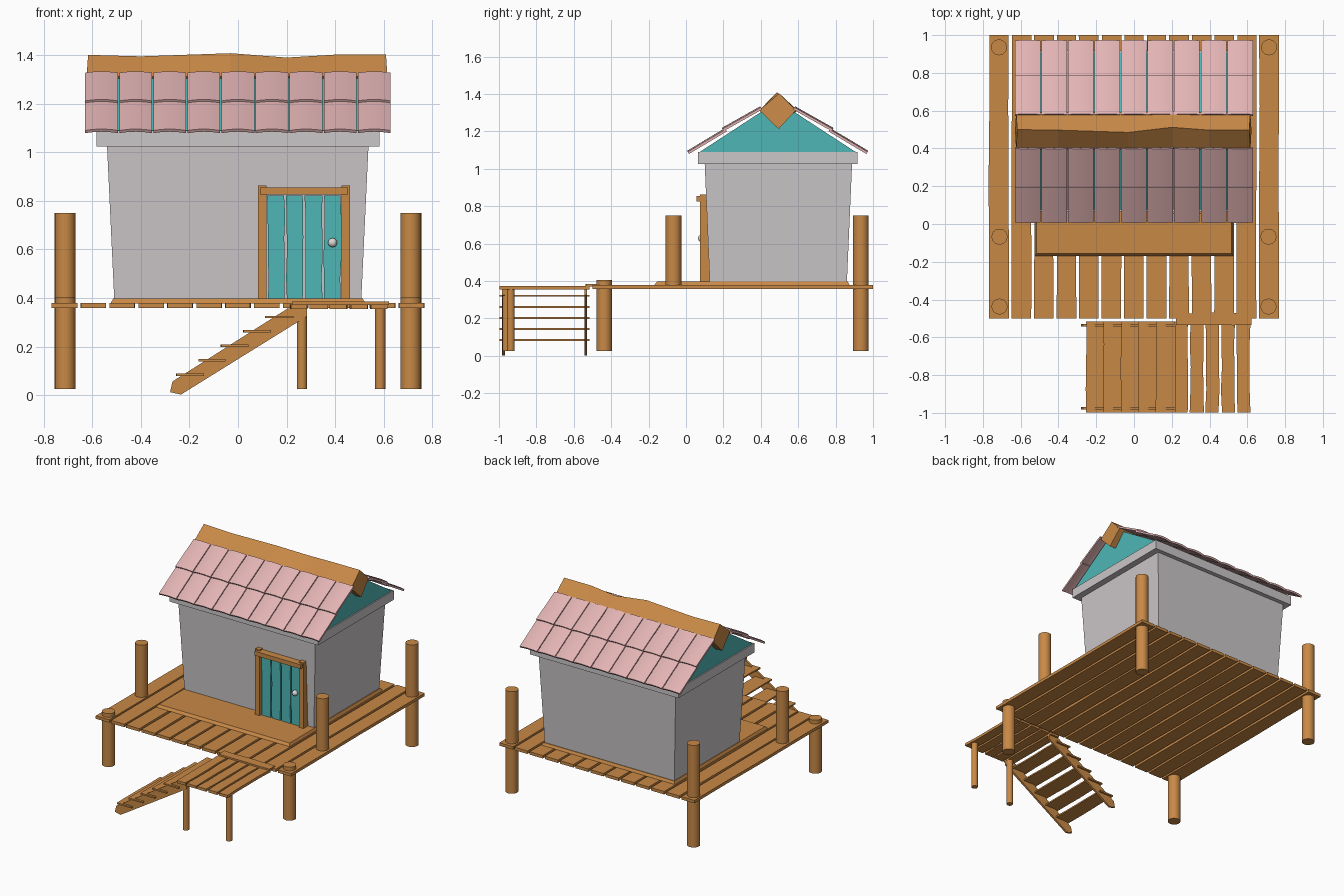
import bpy, bmesh, math, random
from mathutils import Matrix, Vector

if "Cube" in bpy.data.objects:
    bpy.data.objects.remove(bpy.data.objects["Cube"])

random.seed(4)


def material(name, rgb):
    m = bpy.data.materials.new(name)
    m.diffuse_color = (*rgb, 1)
    m.use_nodes = True
    m.node_tree.nodes["Principled BSDF"].inputs["Base Color"].default_value = m.diffuse_color
    return m


WOOD = material("warm_wood", (0.58, 0.25, 0.062))
TEAL = material("teal_paint", (0.078, 0.47, 0.47))
PLASTER = material("grey_plaster", (0.60, 0.57, 0.58))
TILE = material("pink_tile", (0.76, 0.45, 0.45))
METAL = material("pale_metal", (0.70, 0.68, 0.68))


def finish(bm, name, mat, smooth=False):
    bmesh.ops.recalc_face_normals(bm, faces=bm.faces)
    me = bpy.data.meshes.new(name)
    bm.to_mesh(me)
    bm.free()
    me.materials.append(mat)
    if smooth:
        me.shade_smooth()
        me.set_sharp_from_angle(angle=math.radians(35))
    ob = bpy.data.objects.new(name, me)
    bpy.context.collection.objects.link(ob)
    return ob


def loft(bm, rings):
    """Skin a list of equal-length closed rings and cap both ends."""
    vs = [[bm.verts.new(p) for p in r] for r in rings]
    n = len(vs[0])
    for a, b in zip(vs, vs[1:]):
        for i in range(n):
            j = (i + 1) % n
            bm.faces.new((a[i], a[j], b[j], b[i]))
    bm.faces.new(vs[0])
    bm.faces.new(vs[-1])


def rect(x0, x1, y0, y1, z):
    return [(x0, y0, z), (x1, y0, z), (x1, y1, z), (x0, y1, z)]


def box(bm, x0, x1, y0, y1, z0, z1):
    loft(bm, [rect(x0, x1, y0, y1, z0), rect(x0, x1, y0, y1, z1)])


def plank(bm, a0, a1, l0, l1, t0, t1, place, wobble=0.004, steps=4):
    """Rough board: width a, length l, thickness t, placed by place(a, l, t)."""
    rings = []
    for i in range(steps + 1):
        l = l0 + (l1 - l0) * i / steps
        p = a0 + random.uniform(0, wobble)
        q = a1 - random.uniform(0, wobble)
        rings.append([place(p, l, t0), place(q, l, t0), place(q, l, t1), place(p, l, t1)])
    loft(bm, rings)


def along_y(a, l, t):
    return (a, l, t)


def along_x(a, l, t):
    return (l, a, t)


def upright(a, l, t):
    return (a, t, l)


def post(name, x, y, z0, z1, r):
    bm = bmesh.new()
    bmesh.ops.create_cone(bm, cap_ends=True, segments=24, radius1=r, radius2=r, depth=z1 - z0,
                          matrix=Matrix.Translation((x, y, (z0 + z1) / 2)))
    finish(bm, name, WOOD, True)


# Deck boards
bm = bmesh.new()
for i in range(13):
    x = -0.77 + i * 0.1193
    plank(bm, x, x + 0.108, -0.5, 1.0, 0.358, 0.379, along_y, 0.005)
finish(bm, "deck_boards", WOOD)

# Deck posts
for side, s in (("left", -1), ("right", 1)):
    post(side + "_front_post", 0.712 * s, -0.437, 0.025, 0.405, 0.042)
    post(side + "_middle_post", 0.712 * s, -0.067, 0.372, 0.75, 0.042)
    post(side + "_back_post", 0.715 * s, 0.935, 0.025, 0.75, 0.042)

# House floor slab, walls and wall cap
bm = bmesh.new()
loft(bm, [rect(-0.525, 0.525, -0.17, 0.875, 0.378), rect(-0.515, 0.515, -0.155, 0.865, 0.397)])
finish(bm, "floor_slab", WOOD)
bm = bmesh.new()
loft(bm, [rect(-0.51, 0.508, 0.127, 0.86, 0.39), rect(-0.54, 0.538, 0.1, 0.888, 1.03)])
finish(bm, "walls", PLASTER)
bm = bmesh.new()
box(bm, -0.583, 0.583, 0.065, 0.918, 1.025, 1.09)
finish(bm, "wall_cap", PLASTER)

# Gable block under the tiles
bm = bmesh.new()
loft(bm, [[(x, 0.07, 1.088), (x, 0.91, 1.088), (x, 0.49, 1.362)] for x in (-0.575, 0.575)])
finish(bm, "gable", TEAL)

# Roof tiles: gently arched plates, two overlapping rows on each slope
PITCH = math.atan(0.62)


def roof_point(x, s, h, mirror):
    y = 0.018 + s * math.cos(PITCH) - h * math.sin(PITCH)
    z = 1.076 + s * math.sin(PITCH) + h * math.cos(PITCH)
    return (x, 0.98 - y if mirror else y, z)


for mirror, label in ((False, "front"), (True, "back")):
    bm = bmesh.new()
    for row in range(2):
        for col in range(9):
            x0 = -0.63 + col * 0.1405
            rings = []
            for s, lift in ((row * 0.222, 0.004 + 0.006 * row), (row * 0.222 + 0.236, 0.0)):
                us = [-1 + k / 3 for k in range(7)]
                xs = [x0 + 0.0675 * (u + 1) for u in us]
                arch = [lift + 0.007 * (1 - u * u) for u in us]
                top = [roof_point(x, s, a + 0.013, mirror) for x, a in zip(xs, arch)]
                low = [roof_point(x, s, a, mirror) for x, a in zip(xs, arch)]
                rings.append(top + low[::-1])
            loft(bm, rings)
    finish(bm, label + "_roof_tiles", TILE, True)

# Rough square ridge beam turned on its edge; (x, ridge y, ridge z)
bm = bmesh.new()
ridge = [(-0.618, 0.50, 1.402), (-0.40, 0.497, 1.396), (-0.03, 0.485, 1.409),
         (0.20, 0.512, 1.391), (0.40, 0.497, 1.403), (0.610, 0.498, 1.403)]
rings = []
for i, (x, y, z) in enumerate(ridge):
    skew = (-0.012, 0, 0, 0, 0, 0.012)[i]
    dy = random.uniform(-0.004, 0.004)
    rings.append([(x, y, z), (x + skew / 2, 0.395 + dy, 1.313),
                  (x + skew, 0.495, 1.213), (x + skew / 2, 0.592 + dy, 1.313)])
loft(bm, rings)
finish(bm, "ridge_beam", WOOD)

# Door boards, frame and knob
bm = bmesh.new()
for i in range(4):
    x = 0.119 + i * 0.0772
    plank(bm, x, x + 0.076, 0.397, 0.822, 0.092, 0.125, upright, 0.006, 5)
finish(bm, "door_boards", TEAL)
bm = bmesh.new()
box(bm, 0.083, 0.118, 0.075, 0.13, 0.395, 0.864)
box(bm, 0.426, 0.461, 0.075, 0.13, 0.395, 0.864)
box(bm, 0.09, 0.454, 0.056, 0.12, 0.826, 0.856)
finish(bm, "door_frame", WOOD)
bm = bmesh.new()
bmesh.ops.create_uvsphere(bm, u_segments=20, v_segments=12, radius=0.019,
                          matrix=Matrix.Translation((0.39, 0.083, 0.628)))
finish(bm, "door_knob", METAL, True)

# Landing boards, joining board and posts
bm = bmesh.new()
for i in range(5):
    x = 0.212 + i * 0.0825
    plank(bm, x, x + 0.076, -0.998, -0.515, 0.355, 0.374, along_y, 0.007)
finish(bm, "landing_boards", WOOD)
bm = bmesh.new()
plank(bm, -0.538, -0.468, 0.222, 0.622, 0.372, 0.385, along_x, 0.006)
finish(bm, "joining_board", WOOD)
post("left_landing_post", 0.264, -0.96, 0.025, 0.358, 0.021)
post("right_landing_post", 0.586, -0.937, 0.025, 0.358, 0.021)

# Stair side rails and treads
side_profile = [(-0.28, 0.012), (-0.235, 0.002), (0.285, 0.325), (0.285, 0.357), (0.205, 0.357), (-0.27, 0.056)]
for label, y in (("inner", -0.536), ("outer", -0.976)):
    bm = bmesh.new()
    loft(bm, [[(x, yy, z) for x, z in side_profile] for yy in (y - 0.007, y + 0.007)])
    finish(bm, label + "_stair_rail", WOOD)
bm = bmesh.new()
for i in range(5):
    x, z = -0.257 + i * 0.0922, 0.079 + i * 0.0594
    plank(bm, x, x + 0.118, -0.998, -0.516, z, z + 0.01, along_y, 0.006)
finish(bm, "stair_treads", WOOD)
